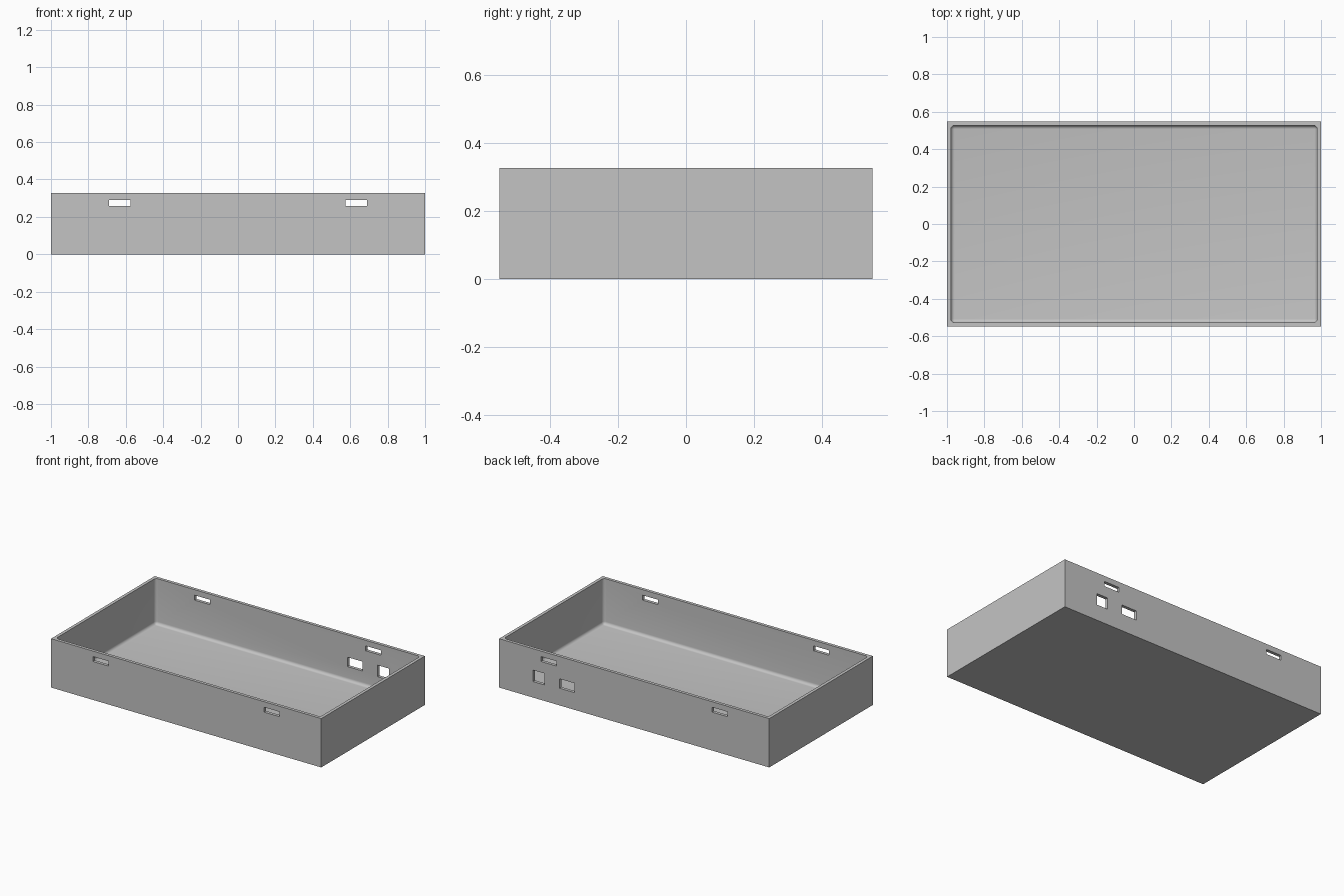
import bpy
import math

if "Cube" in bpy.data.objects:
    bpy.data.objects.remove(bpy.data.objects["Cube"], do_unlink=True)

LENGTH, WIDTH, HEIGHT = 2.0, 1.096, 0.327
WALL, FLOOR, FILLET = 0.021, 0.021, 0.02

grey = bpy.data.materials.new("plain grey")
grey.use_nodes = True
grey.diffuse_color = (0.55, 0.55, 0.55, 1)
grey.node_tree.nodes["Principled BSDF"].inputs["Base Color"].default_value = (0.55, 0.55, 0.55, 1)


def box(name, low, high):
    """Axis-aligned box between two corners."""
    centre = [(a + b) / 2 for a, b in zip(low, high)]
    bpy.ops.mesh.primitive_cube_add(size=1, location=centre)
    ob = bpy.context.object
    ob.name = name
    ob.scale = [b - a for a, b in zip(low, high)]
    bpy.ops.object.transform_apply(location=True, rotation=False, scale=True)
    ob.data.materials.append(grey)
    return ob


def apply(ob, mod):
    bpy.context.view_layer.objects.active = ob
    bpy.ops.object.modifier_apply(modifier=mod.name)


def cut(target, cutter):
    """Subtract the cutter from the target and remove it."""
    mod = target.modifiers.new("cut", "BOOLEAN")
    mod.operation = "DIFFERENCE"
    mod.solver = "EXACT"
    mod.object = cutter
    cutter.hide_render = True
    apply(target, mod)
    bpy.data.objects.remove(cutter, do_unlink=True)


# Open tray with a sharp outside
hx, hy = LENGTH / 2, WIDTH / 2
tray = box("tray", (-hx, -hy, 0), (hx, hy, HEIGHT))

# Hollow with rounded corners and a filleted floor
cavity = box("cavity_cutter", (-hx + WALL, -hy + WALL, FLOOR),
             (hx - WALL, hy - WALL, HEIGHT + 0.2))
bevel = cavity.modifiers.new("fillet", "BEVEL")
bevel.width = FILLET
bevel.segments = 6
bevel.limit_method = "NONE"
apply(cavity, bevel)
cut(tray, cavity)

# Latch slots through both long walls
for side in (-1, 1):
    x = side * 0.633
    cut(tray, box("slot_cutter", (x - 0.057, -hy - 0.1, 0.257), (x + 0.057, hy + 0.1, 0.29)))

# Two port openings in the back wall: (x from, x to, z from, z to)
for x0, x1, z0, z1 in ((0.442, 0.554, 0.115, 0.178), (0.665, 0.749, 0.107, 0.184)):
    cut(tray, box("port_cutter", (x0, hy - 0.1, z0), (x1, hy + 0.1, z1)))

# Smooth fillets, sharp edges elsewhere
bpy.ops.object.select_all(action="DESELECT")
tray.select_set(True)
bpy.context.view_layer.objects.active = tray
bpy.ops.object.shade_smooth_by_angle(angle=math.radians(30))
